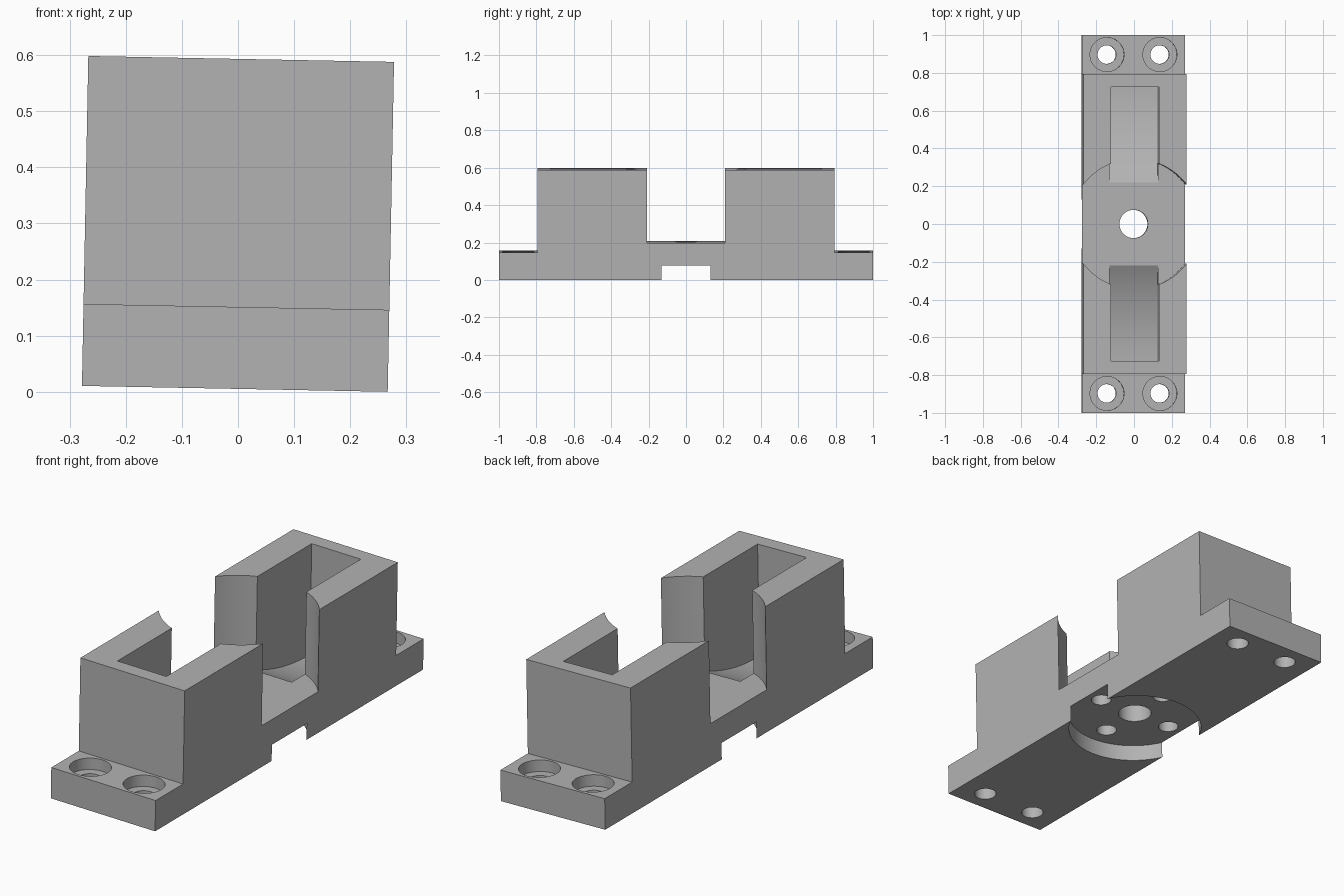
import bpy
import bmesh
from math import sin, cos, radians, asin
from mathutils import Matrix

if "Cube" in bpy.data.objects:
    bpy.data.objects.remove(bpy.data.objects["Cube"], do_unlink=True)

HALF_W, HEIGHT, FLANGE_H = 0.2725, 0.588, 0.146
FLOOR_Z, RECESS_Z = 0.198, 0.077
TILT = radians(1.1)

grey = bpy.data.materials.new("plain grey")
grey.use_nodes = True
colour = (0.45, 0.45, 0.45, 1)
grey.diffuse_color = colour
grey.node_tree.nodes["Principled BSDF"].inputs["Base Color"].default_value = colour


def make_object(name, bm):
    bmesh.ops.recalc_face_normals(bm, faces=bm.faces)
    mesh = bpy.data.meshes.new(name)
    bm.to_mesh(mesh)
    bm.free()
    mesh.materials.append(grey)
    obj = bpy.data.objects.new(name, mesh)
    bpy.context.collection.objects.link(obj)
    return obj


def side_extrusion(name, profile, half_width):
    """Extrude a (y, z) outline along x."""
    bm = bmesh.new()
    face = bm.faces.new([bm.verts.new((-half_width, y, z)) for y, z in profile])
    new = bmesh.ops.extrude_face_region(bm, geom=[face])["geom"]
    verts = [v for v in new if isinstance(v, bmesh.types.BMVert)]
    bmesh.ops.translate(bm, verts=verts, vec=(2 * half_width, 0, 0))
    return make_object(name, bm)


def cylinder(name, radius, x, y, z0, z1, sides=48):
    bm = bmesh.new()
    bmesh.ops.create_cone(bm, cap_ends=True, segments=sides, radius1=radius,
                          radius2=radius, depth=z1 - z0,
                          matrix=Matrix.Translation((x, y, (z0 + z1) / 2)))
    return make_object(name, bm)


# Body: stepped block with a flange at each end
half = [(1, 0), (1, FLANGE_H), (0.795, FLANGE_H), (0.795, HEIGHT)]
body = side_extrusion("bracket_body", half + [(-y, z) for y, z in reversed(half)], HALF_W)

# Round bore, underside recess and centre hole
cutters = [
    cylinder("bore_cutter", 0.344, 0, 0, FLOOR_Z, 0.8, 128),
    cylinder("recess_cutter", 0.302, 0, 0, -0.1, RECESS_Z, 128),
    cylinder("centre_hole_cutter", 0.075, 0, 0, -0.1, 0.5),
]

# Blind holes in the recess
for x, y in ((0.2, 0), (-0.2, 0), (0, 0.2), (0, -0.2)):
    cutters.append(cylinder("blind_hole_cutter", 0.045, x, y, 0, 0.14))

# Slots with a curved floor dropping away from the bore
OUTER, RADIUS = 0.725, 1.0
centre_z = FLOOR_Z + RADIUS * cos(asin((OUTER - 0.22) / RADIUS))
start = asin((OUTER - 0.2) / RADIUS)
arc = []
for i in range(25):
    a = start * (1 - i / 24)
    arc.append((OUTER - RADIUS * sin(a), centre_z - RADIUS * cos(a)))
slot = arc + [(OUTER, 0.8), (0.2, 0.8)]
for side in (1, -1):
    cutters.append(side_extrusion("slot_cutter", [(side * y, z) for y, z in slot], 0.128))
    # Counterbored screw holes in the flanges
    for x in (-0.14, 0.14):
        cutters.append(cylinder("screw_hole_cutter", 0.049, x, side * 0.897, -0.1, 0.12))
        cutters.append(cylinder("counterbore_cutter", 0.09, x, side * 0.897, 0.092, 0.3))

# Cut everything and bake the result
for cutter in cutters:
    cutter.hide_render = True
    mod = body.modifiers.new(cutter.name, "BOOLEAN")
    mod.operation = "DIFFERENCE"
    mod.solver = "EXACT"
    mod.object = cutter
bpy.context.view_layer.update()
depsgraph = bpy.context.evaluated_depsgraph_get()
result = bpy.data.meshes.new_from_object(body.evaluated_get(depsgraph))
body.modifiers.clear()
body.data = result
for cutter in cutters:
    bpy.data.objects.remove(cutter, do_unlink=True)

# Slight lean about y, lowest edge resting on the ground
result.transform(Matrix.Rotation(TILT, 4, "Y"))
lowest = min(v.co.z for v in result.vertices)
result.transform(Matrix.Translation((-sin(TILT) * HEIGHT / 2, 0, -lowest)))

result.materials.clear()
result.materials.append(grey)
for poly in result.polygons:
    poly.material_index = 0
bpy.ops.object.select_all(action="DESELECT")
body.select_set(True)
bpy.context.view_layer.objects.active = body
bpy.ops.object.shade_smooth_by_angle(angle=radians(25))
